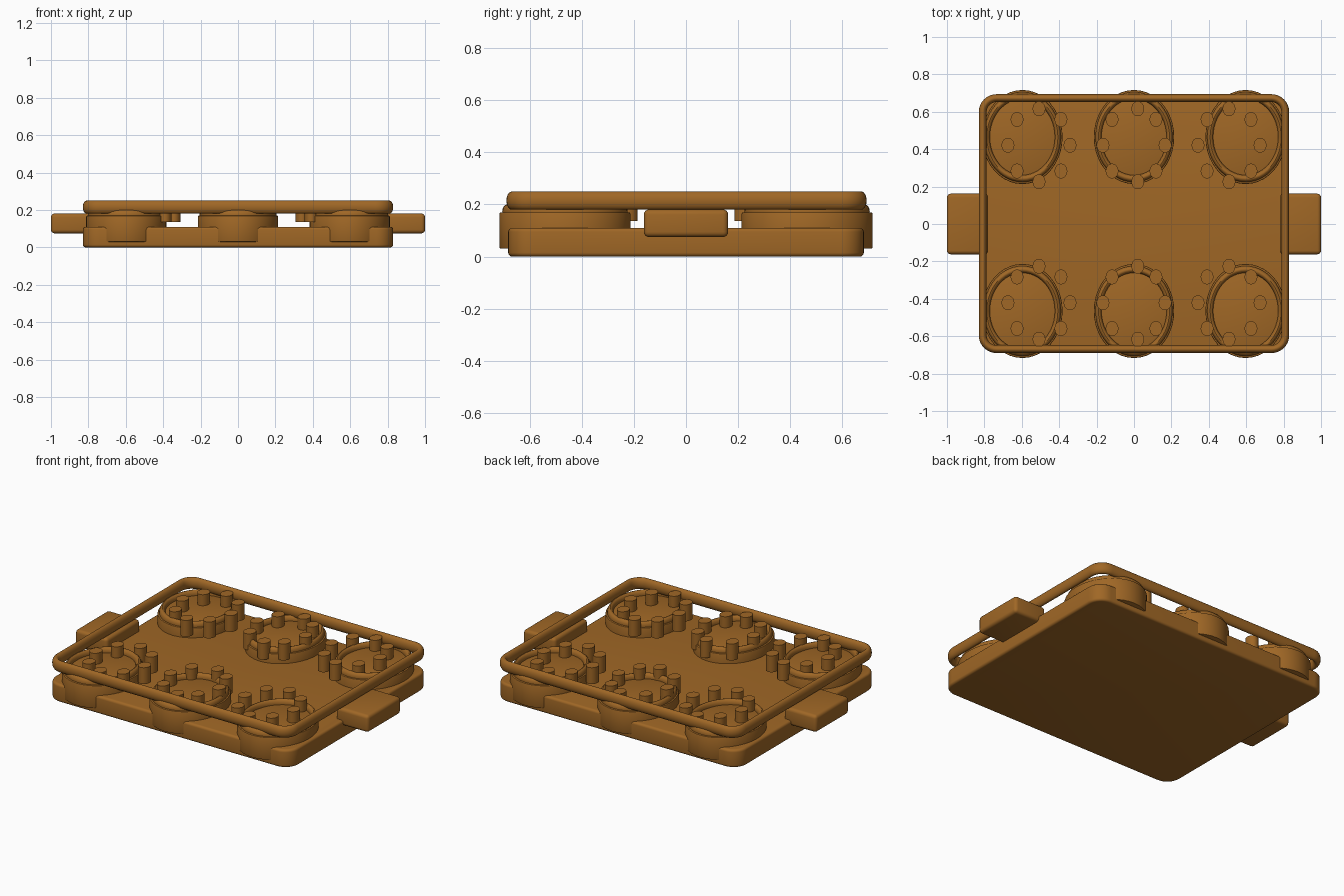
import bpy, bmesh
from math import cos, sin, pi, radians

cube = bpy.data.objects.get("Cube")
if cube:
    bpy.data.objects.remove(cube, do_unlink=True)

bronze = bpy.data.materials.new("baked_brown")
bronze.use_nodes = True
colour = (0.35, 0.136, 0.019, 1)
bronze.diffuse_color = colour
bronze.node_tree.nodes["Principled BSDF"].inputs["Base Color"].default_value = colour

STRETCH = 1.17  # round parts are longer front to back


def finish(name, bm, location=(0, 0, 0), bevel=0, segments=4):
    bmesh.ops.recalc_face_normals(bm, faces=bm.faces)
    mesh = bpy.data.meshes.new(name)
    bm.to_mesh(mesh)
    bm.free()
    obj = bpy.data.objects.new(name, mesh)
    bpy.context.collection.objects.link(obj)
    obj.location = location
    mesh.materials.append(bronze)
    bpy.ops.object.select_all(action="DESELECT")
    obj.select_set(True)
    bpy.context.view_layer.objects.active = obj
    if bevel:
        mod = obj.modifiers.new("Rounded edges", "BEVEL")
        mod.width = bevel
        mod.segments = segments
        mod.limit_method = "ANGLE"
        mod.angle_limit = radians(40)
        bpy.ops.object.modifier_apply(modifier=mod.name)
    bpy.ops.object.shade_smooth_by_angle(angle=radians(35))
    return obj


def rounded_rectangle(hx, hy, r, steps=8):
    pts = []
    for quarter, (sx, sy) in enumerate(((1, 1), (-1, 1), (-1, -1), (1, -1))):
        for i in range(steps + 1):
            a = (quarter + i / steps) * pi / 2
            pts.append((sx * (hx - r) + r * cos(a), sy * (hy - r) + r * sin(a)))
    return pts


def sweep(rings):
    """Skin a closed list of equal rings into a closed tube."""
    bm = bmesh.new()
    loops = [[bm.verts.new(p) for p in ring] for ring in rings]
    n, m = len(loops), len(loops[0])
    for i in range(n):
        for j in range(m):
            a, b = loops[i], loops[(i + 1) % n]
            bm.faces.new((a[j], a[(j + 1) % m], b[(j + 1) % m], b[j]))
    return bm


def slab(name, hx, hy, z0, z1, r, bevel):
    bm = bmesh.new()
    face = bm.faces.new([bm.verts.new((x, y, z0)) for x, y in rounded_rectangle(hx, hy, r)])
    new = bmesh.ops.extrude_face_region(bm, geom=[face])["geom"]
    verts = [v for v in new if isinstance(v, bmesh.types.BMVert)]
    bmesh.ops.translate(bm, verts=verts, vec=(0, 0, z1 - z0))
    return finish(name, bm, bevel=bevel)


def cylinder(name, x, y, radius, z0, z1, bevel):
    bm = bmesh.new()
    bmesh.ops.create_cone(bm, cap_ends=True, segments=40, radius1=radius,
                          radius2=radius, depth=z1 - z0)
    bmesh.ops.scale(bm, vec=(1, STRETCH, 1), verts=bm.verts)
    return finish(name, bm, (x, y, (z0 + z1) / 2), bevel, 2)


def oval_ring(name, x, y, z, major, minor, half_height):
    rings = []
    for i in range(16):
        t = 2 * pi * i / 16
        r = major + minor * cos(t)
        rings.append([(r * cos(2 * pi * j / 48), STRETCH * r * sin(2 * pi * j / 48),
                       half_height * sin(t)) for j in range(48)])
    return finish(name, sweep(rings), (x, y, z))


# Base plate
slab("base_plate", 0.83, 0.683, 0, 0.11, 0.09, 0.015)

# Raised rim, a tube with an oval section
rings = []
for i in range(20):
    t = 2 * pi * i / 20
    inset = 0.021 - 0.021 * cos(t)
    outline = rounded_rectangle(0.83 - inset, 0.692 - inset, 0.095 - inset)
    rings.append([(x, y, 0.215 + 0.035 * sin(t)) for x, y in outline])
finish("raised_rim", sweep(rings), (0, 0.002, 0))

# Side handles
for side, sign in (("left", 1), ("right", -1)):
    bm = bmesh.new()
    bmesh.ops.create_cube(bm, size=1)
    bmesh.ops.scale(bm, vec=(0.22, 0.324, 0.106), verts=bm.verts)
    finish(f"{side}_handle", bm, (sign * 0.89, 0, 0.128), 0.02)

# Six cups, each with a lip and a ring of eight pegs
for row, sign in (("back", 1), ("front", -1)):
    for column, x in (("right", -1), ("middle", 0), ("left", 1)):
        label = f"{row}_{column}"
        y = sign * 0.465
        cylinder(f"{label}_cup", x * 0.597, y, 0.215, 0.03, 0.17, 0.006)
        oval_ring(f"{label}_cup_lip", x * 0.597, y, 0.172, 0.19, 0.016, 0.028)
        for k in range(8):
            a = k * pi / 4
            shift = 0.02 if x == 0 and k in (2, 6) else 0
            cylinder(f"{label}_peg_{k + 1}", x * 0.508 + shift + 0.166 * cos(a),
                     sign * 0.421 + 0.195 * sin(a), 0.034, 0.137, 0.238, 0)
